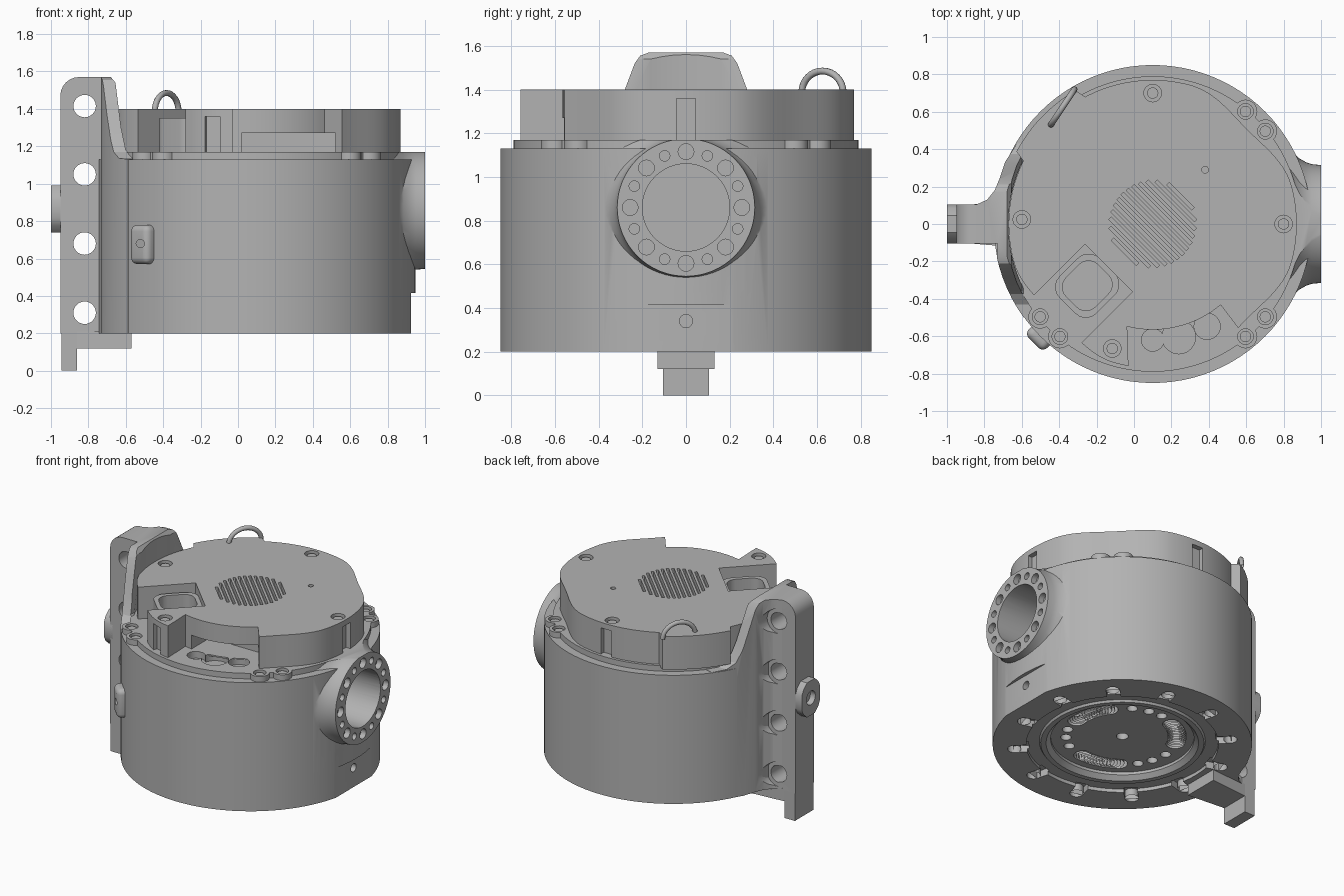
import bpy, bmesh, math
from mathutils import Matrix, Vector

if "Cube" in bpy.data.objects:
    bpy.data.objects.remove(bpy.data.objects["Cube"], do_unlink=True)

grey = bpy.data.materials.new("machined grey")
grey.use_nodes = True
grey.diffuse_color = (0.45, 0.45, 0.45, 1)
grey.node_tree.nodes["Principled BSDF"].inputs["Base Color"].default_value = (0.45, 0.45, 0.45, 1)

CX = 0.1  # housing axis


def polar(radius, degrees, z=0.0):
    a = math.radians(degrees)
    return Vector((CX + radius * math.cos(a), radius * math.sin(a), z))


def make(name, bm):
    bmesh.ops.recalc_face_normals(bm, faces=bm.faces)
    mesh = bpy.data.meshes.new(name)
    bm.to_mesh(mesh)
    bm.free()
    mesh.materials.append(grey)
    ob = bpy.data.objects.new(name, mesh)
    bpy.context.collection.objects.link(ob)
    return ob


def add_cyl(bm, centre, r, depth, axis="Z", seg=24):
    turn = {"Z": Matrix(), "X": Matrix.Rotation(math.pi / 2, 4, "Y"),
            "Y": Matrix.Rotation(math.pi / 2, 4, "X")}[axis]
    bmesh.ops.create_cone(bm, cap_ends=True, segments=seg, radius1=r, radius2=r,
                          depth=depth, matrix=Matrix.Translation(centre) @ turn)


def add_box(bm, centre, size, degrees=0):
    m = Matrix.Translation(centre) @ Matrix.Rotation(math.radians(degrees), 4, "Z")
    bmesh.ops.create_cube(bm, size=1, matrix=m @ Matrix.Diagonal((*size, 1)))


def cyl(name, *args, **kw):
    bm = bmesh.new()
    add_cyl(bm, *args, **kw)
    return make(name, bm)


def box(name, *args, bevel=0, upright=False):
    bm = bmesh.new()
    add_box(bm, *args)
    if bevel:
        edges = [e for e in bm.edges
                 if not upright or abs(e.verts[0].co.z - e.verts[1].co.z) > 0.01]
        bmesh.ops.bevel(bm, geom=edges, offset=bevel, segments=5, profile=0.5, affect="EDGES")
    return make(name, bm)


def prism(name, pts, axis, lo, hi):
    place = {"X": lambda p, t: (t, p[0], p[1]), "Y": lambda p, t: (p[0], t, p[1]),
             "Z": lambda p, t: (p[0], p[1], t)}[axis]
    bm = bmesh.new()
    face = bm.faces.new([bm.verts.new(place(p, lo)) for p in pts])
    ext = bmesh.ops.extrude_face_region(bm, geom=[face])["geom"]
    shift = Vector(place((0, 0), hi - lo))
    bmesh.ops.translate(bm, vec=shift, verts=[v for v in ext if isinstance(v, bmesh.types.BMVert)])
    return make(name, bm)


def lathe(name, profile, axis, centre, seg=64):
    """Revolve a closed list of (radius, height) points."""
    bm = bmesh.new()
    verts = [bm.verts.new((r, 0, h)) for r, h in profile]
    edges = [bm.edges.new((a, b)) for a, b in zip(verts, verts[1:] + verts[:1])]
    bmesh.ops.spin(bm, geom=verts + edges, cent=(0, 0, 0), axis=(0, 0, 1),
                   angle=math.tau, steps=seg)
    bmesh.ops.remove_doubles(bm, verts=bm.verts, dist=1e-5)
    if axis == "X":
        bmesh.ops.rotate(bm, verts=bm.verts, cent=(0, 0, 0), matrix=Matrix.Rotation(math.pi / 2, 3, "Y"))
    bmesh.ops.translate(bm, verts=bm.verts, vec=centre)
    return make(name, bm)


def combine(target, tool, op="DIFFERENCE"):
    mod = target.modifiers.new("cut", "BOOLEAN")
    mod.object, mod.operation, mod.solver = tool, op, "EXACT"
    mod.use_self = True
    bpy.context.view_layer.update()
    done = target.evaluated_get(bpy.context.evaluated_depsgraph_get())
    mesh = bpy.data.meshes.new_from_object(done)
    target.modifiers.clear()
    target.data = mesh
    bpy.data.objects.remove(tool, do_unlink=True)


# Main housing with a ledge, screw bosses and a flat on its +x side
ring_angles = [45 + s * 5.5 + q for q in (0, 180, 270) for s in (-1, 1)]
body = cyl("housing", (CX, 0, 0.665), 0.85, 0.93, seg=96)
bm = bmesh.new()
add_cyl(bm, (CX, 0, 1.1), 0.79, 0.14, seg=96)
for a in ring_angles:
    add_cyl(bm, polar(0.78, a, 1.1), 0.063, 0.14)
combine(body, make("ledge", bm), "UNION")
combine(body, box("flat_cutter", (1.025, 0, 0.3), (0.2, 0.6, 0.23)))

# Flared side port
port = lathe("side_port", [(0, 0.6), (0.43, 0.6), (0.43, 0.8), (0.38, 0.855), (0.35, 0.885),
                           (0.33, 0.92), (0.32, 0.95), (0.315, 1.0), (0, 1.0)], "X", (0, 0, 0.86))
combine(port, box("port_trim", (0.9, 0, 1.47), (1, 1.4, 0.6)))
combine(body, port, "UNION")
bm = bmesh.new()
add_cyl(bm, (0.95, 0, 0.86), 0.2, 0.5, "X", 48)
for i in range(16):
    a = math.tau * i / 16
    big = i % 2 == 0
    add_cyl(bm, (1.0, 0.256 * math.cos(a), 0.86 + 0.256 * math.sin(a)),
            0.036 if big else 0.024, 0.08, "X", 20)
add_cyl(bm, (0.92, 0, 0.34), 0.03, 0.1, "X")
combine(body, make("port_holes", bm))

# Housing screws and floor openings
bm = bmesh.new()
for a in ring_angles:
    add_cyl(bm, polar(0.78, a, 1.17), 0.042, 0.06)
for a, r in ((270, 0.06), (283, 0.09), (298, 0.07)):
    add_cyl(bm, polar(0.62, a, 1.17), r, 0.1)
combine(body, make("top_holes", bm))

# Underside recess, keyed slots and inner disc pockets
combine(body, cyl("base_recess", (CX, 0, 0.2), 0.63, 0.05, seg=72))
combine(body, cyl("inner_recess", (CX, 0, 0.2), 0.5, 0.12, seg=72))
bm = bmesh.new()
for i in range(12):
    a = 15 + i * 30
    add_box(bm, polar(0.665, a, 0.2), (0.1, 0.09, 0.1), a)
    add_cyl(bm, polar(0.71, a, 0.2), 0.045, 0.1)
for i in range(3):
    start = i * 120 - 6
    for k in range(13):
        add_cyl(bm, polar(0.36, start + k * 3.5, 0.28), 0.06, 0.12, seg=20)
    for k in (66, 84, 100):
        add_cyl(bm, polar(0.37, start + k, 0.28), 0.035, 0.12)
add_cyl(bm, (CX, 0, 0.28), 0.04, 0.1)
combine(body, make("base_holes", bm))
lathe("base_ring", [(0.5, 0.19), (0.535, 0.19), (0.56, 0.23), (0.47, 0.24), (0.47, 0.22)], "Z", (CX, 0, 0.02))


# Top cover: round, eased in beside the housing screws, stepped out under the loop
def cover_radius(a):
    if 120 <= a <= 152:
        return 0.825
    off = min(abs(a - q) for q in (45, 225, 315))
    return 0.77 - 0.055 * math.cos(math.radians(min(off, 30) * 3)) ** 2


cover = prism("top_cover", [polar(cover_radius(a), a)[:2] for a in range(0, 360, 2)], "Z", 1.16, 1.4)
combine(cover, box("window_cutter", (-0.39, -0.49, 1.3), (0.72, 0.36, 0.6), 45))
arc = [polar(0.565, a)[:2] for a in range(256, 311, 3)]
out = [polar(0.9, a)[:2] for a in (309, 295, 280, 262)]
combine(cover, prism("notch_cutter", arc + out, "Z", 1.0, 1.6))
combine(cover, box("undercut", (0.27, -0.5, 1.22), (0.5, 0.3, 0.1)))

# Cover screws with side slots, pin hole and slanted vents
screw_angles = (0, 90, 178, 252)
bm = bmesh.new()
for a in screw_angles:
    add_cyl(bm, polar(0.7, a, 1.4), 0.047, 0.06)
    add_box(bm, polar(0.77, a, 1.26), (0.07, 0.085, 0.2), a)
add_cyl(bm, (0.38, 0.29, 1.4), 0.018, 0.1)
for i in range(-6, 7):
    d = i * 0.035
    half = math.sqrt(0.23 ** 2 - d * d)
    add_box(bm, (CX + d * 0.707, d * 0.707, 1.4), (half * 2, 0.018, 0.08), -45)
combine(cover, make("cover_holes", bm))

bm = bmesh.new()
for p in [polar(0.78, a, 1.145) for a in ring_angles] + [polar(0.7, a, 1.375) for a in screw_angles]:
    add_cyl(bm, p, 0.03, 0.025)
screws = make("screws", bm)

# Connector in the cover window
connector = box("connector", (-0.25, -0.33, 1.25), (0.3, 0.28, 0.2), 45, bevel=0.08, upright=True)
combine(connector, box("connector_pocket", (-0.25, -0.33, 1.36), (0.24, 0.22, 0.36), 45,
                       bevel=0.07, upright=True))

# Rear mounting column: plan, side and front outlines intersected
flare = [(-0.95, 0.105), (-0.84, 0.105), (-0.785, 0.13), (-0.745, 0.18), (-0.72, 0.24),
         (-0.69, 0.33), (-0.57, 0.52)]
plain = [(-0.95, -0.105), (-0.73, -0.105)] + [tuple(polar(0.852, a)[:2]) for a in range(192, 218, 4)]
inner = [polar(0.772, a)[:2] for a in range(140, 221, 4)]
column = prism("mounting_column", flare[::-1] + plain + inner[::-1], "Z", 0.2, 1.6)
side = [(0.56, 0.1), (0.56, 1.13), (0.43, 1.135), (0.375, 1.17), (0.34, 1.24), (0.28, 1.4),
        (0.235, 1.52), (0.21, 1.555), (0.17, 1.57)]
combine(column, prism("side_outline", side + [(-y, z) for y, z in side[::-1]], "X", -1.2, 0), "INTERSECT")
corner = [(-0.85 - 0.1 * math.sin(t * math.pi / 12), 1.47 + 0.1 * math.cos(t * math.pi / 12)) for t in range(7)]
front = [(-0.4, 0.1), (-0.4, 1.14), (-0.56, 1.14), (-0.6, 1.18), (-0.625, 1.3), (-0.655, 1.54), (-0.68, 1.57)]
combine(column, prism("front_outline", front + corner + [(-0.95, 0.1)], "Y", -1, 1), "INTERSECT")
bm = bmesh.new()
for z in (0.31, 0.68, 1.05, 1.415):
    add_cyl(bm, (-0.82, 0, z), 0.06, 1, "Y", 32)
    add_cyl(bm, (-0.82, 0.365, z), 0.09, 0.5, "Y", 32)
combine(column, make("column_holes", bm))

# Column foot, base plate and rear boss
prism("foot", [(-0.945, 0), (-0.86, 0), (-0.86, 0.12), (-0.73, 0.12), (-0.73, 0.25), (-0.945, 0.25)],
      "Y", -0.105, 0.105)
prism("base_plate", [(-0.86, -0.105), (-0.57, -0.13), (-0.57, 0.13), (-0.86, 0.105)], "Z", 0.12, 0.21)
outline = [(0.105, -0.05), (0.105, 0.05), (0.085, 0.09), (0.045, 0.125)]
outline += [(-y, z) for y, z in outline[::-1]]
half_turn = [(y, z) for y, z in outline if z > 0] + [(y, -z) for y, z in outline[::-1] if z > 0]
boss = prism("rear_boss", [(y, z + 0.865) for y, z in half_turn], "X", -1.0, -0.93)
combine(boss, cyl("boss_hole", (-1.0, 0, 0.865), 0.05, 0.08, "X"))

# Small side boss on the housing
button = box("side_boss", polar(0.85, 225, 0.675), (0.1, 0.14, 0.21), 225, bevel=0.035)
combine(button, cyl("button_hole", polar(0.88, 225, 0.68), 0.022, 0.2, "Y"))

# Lifting loop on the rear edge
curve = bpy.data.curves.new("lifting_loop", "CURVE")
curve.dimensions = "3D"
curve.bevel_depth = 0.016
curve.bevel_resolution = 3
a, b = Vector((-0.445, 0.53, 0)), Vector((-0.318, 0.72, 0))
path = [a.lerp(b, 0.5 - 0.5 * math.cos(math.pi * i / 16))
        + Vector((0, 0, 1.385 + 0.1 * math.sin(math.pi * i / 16))) for i in range(17)]
spline = curve.splines.new("POLY")
spline.points.add(len(path) - 1)
for point, co in zip(spline.points, path):
    point.co = (*co, 1)
curve.materials.append(grey)
bpy.context.collection.objects.link(bpy.data.objects.new("lifting_loop", curve))

# Smooth round walls, keep hard edges
bpy.ops.object.select_all(action="DESELECT")
for ob in [o for o in bpy.context.collection.objects if o.type == "MESH"]:
    ob.select_set(True)
    bpy.context.view_layer.objects.active = ob
bpy.ops.object.shade_smooth_by_angle(angle=math.radians(30))
